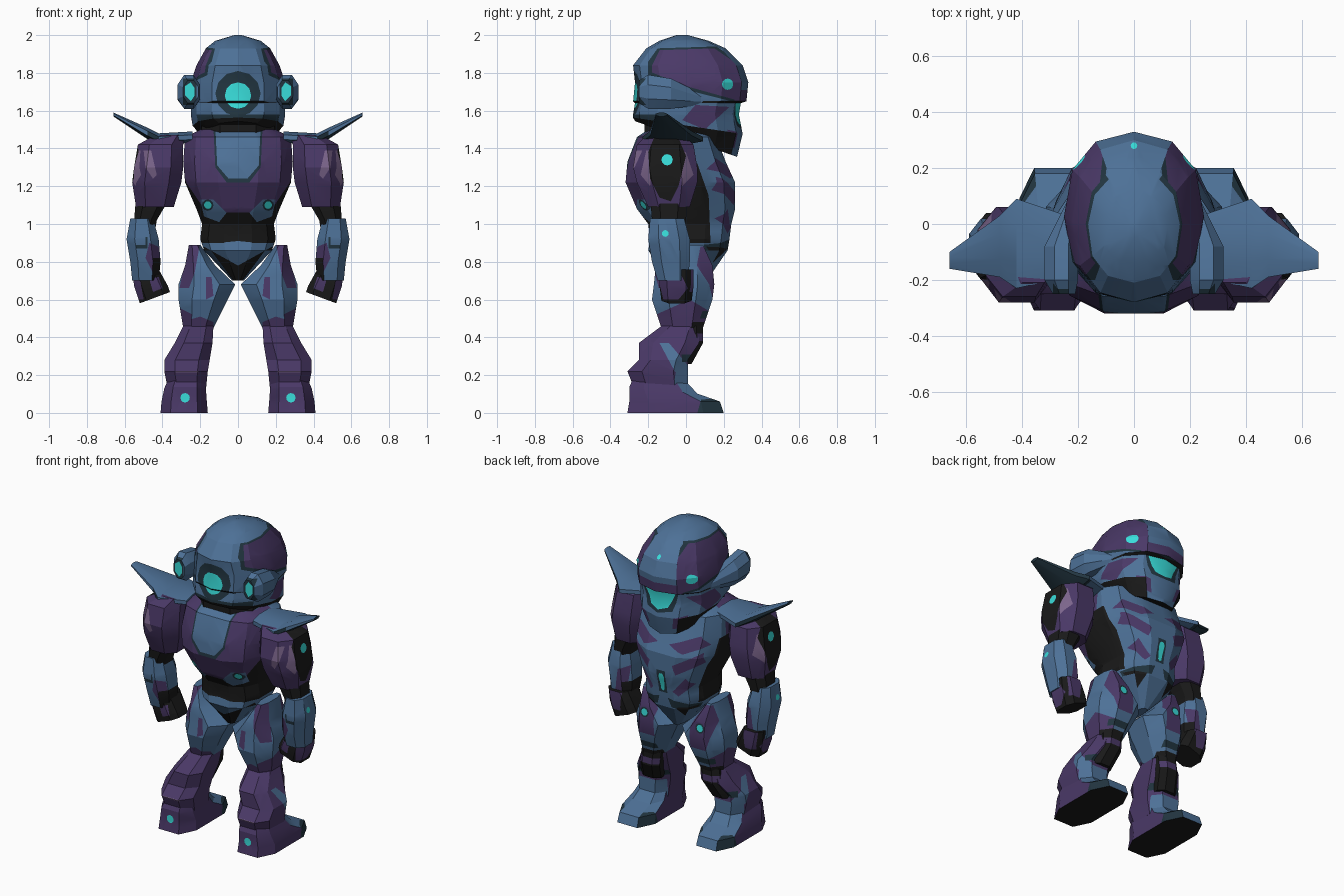
import bpy, bmesh, math
from mathutils import Vector

# All part sizes below are in hundredths of a unit.
UNIT = 0.01
default_cube = bpy.data.objects.get("Cube")
if default_cube:
    bpy.data.objects.remove(default_cube, do_unlink=True)

PALETTE = {
    "steel blue": (0.075, 0.165, 0.31),
    "purple": (0.068, 0.04, 0.135),
    "black": (0.01, 0.01, 0.01),
    "dark teal": (0.016, 0.036, 0.052),
    "cyan": (0.04, 0.72, 0.7),
    "mauve": (0.2, 0.13, 0.26),
}
COLOURS = list(PALETTE)
for label, rgb in PALETTE.items():
    material = bpy.data.materials.new(label)
    material.use_nodes = True
    material.diffuse_color = (*rgb, 1)
    material.node_tree.nodes["Principled BSDF"].inputs["Base Color"].default_value = (*rgb, 1)


def box(left, low, right, high):
    return [(left, low), (right, low), (right, high), (left, high)]


def spot(u, v, radius, sides=12):
    turns = [math.tau * i / sides for i in range(sides)]
    return [(u + radius * math.cos(a), v + radius * math.sin(a)) for a in turns]


def section(sides, power, turn):
    """Unit cross-section between an ellipse and a rectangle."""
    points = []
    for i in range(sides):
        a = math.tau * (i + turn) / sides
        points.append([math.copysign(abs(t) ** (2 / power), t) for t in (math.sin(a), math.cos(a))])
    wide, deep = (max(p[k] for p in points) for k in (0, 1))
    return [(u / wide, v / deep) for u, v in points]


def stencil(bm, colour, facing, outline):
    """Cut a convex outline into the faces that look one way and colour it."""
    axis, sign = "xyz".index(facing[1]), float(facing[0] + "1")
    across, up = [k for k in range(3) if k != axis]
    points = [Vector(p) * UNIT for p in outline]
    if sum(p.cross(q) for p, q in zip(points, points[1:] + points[:1])) < 0:
        points.reverse()
    bm.normal_update()
    faces = [f for f in bm.faces if f.normal[axis] * sign > 0.3]
    for p, q in zip(points, points[1:] + points[:1]):
        origin, outward = Vector((0, 0, 0)), Vector((0, 0, 0))
        origin[across], origin[up] = p
        outward[across], outward[up] = q.y - p.y, p.x - q.x
        outward.normalize()
        geom = set(faces)
        for f in faces:
            geom.update(f.edges)
            geom.update(f.verts)
        cut = bmesh.ops.bisect_plane(bm, geom=list(geom), dist=1e-5, plane_co=origin, plane_no=outward)
        faces = [f for f in cut["geom"] if isinstance(f, bmesh.types.BMFace)
                 and (f.calc_center_median() - origin).dot(outward) < 0]
    for f in faces:
        f.material_index = COLOURS.index(colour)


def part(name, base, rings, paint=(), axis="z", sides=8, power=2.5, turn=0.5, centred=False):
    """Loft rings (centre, centre, level, radius, radius, slope, slope), paint and mirror."""
    bm = bmesh.new()
    loops = []
    for cu, cv, level, ru, rv, *slopes in rings:
        su, sv = slopes or (0, 0)
        loop = []
        for u, v in section(sides, power, turn):
            spot_at = [cu + u * ru, cv + v * rv]
            spot_at.insert("xyz".index(axis), level + su * u * ru + sv * v * rv)
            loop.append(bm.verts.new(Vector(spot_at) * UNIT))
        loops.append(loop)
    for low, high in zip(loops, loops[1:]):
        for i in range(sides):
            j = (i + 1) % sides
            bm.faces.new((low[i], low[j], high[j], high[i]))
    bm.faces.new(loops[0])
    bm.faces.new(loops[-1])
    bmesh.ops.recalc_face_normals(bm, faces=bm.faces)
    if centred:
        bmesh.ops.bisect_plane(bm, geom=bm.verts[:] + bm.edges[:] + bm.faces[:], dist=1e-5,
                               plane_co=(0, 0, 0), plane_no=(1, 0, 0), clear_inner=True)
    for f in bm.faces:
        f.material_index = COLOURS.index(base)
    for colour, facing, outline in paint:
        stencil(bm, colour, facing, outline)
    mesh = bpy.data.meshes.new(name)
    bm.to_mesh(mesh)
    bm.free()
    for label in COLOURS:
        mesh.materials.append(bpy.data.materials[label])
    obj = bpy.data.objects.new(name, mesh)
    bpy.context.collection.objects.link(obj)
    obj.modifiers.new("Mirror", "MIRROR")
    bpy.ops.object.select_all(action="DESELECT")
    obj.select_set(True)
    bpy.context.view_layer.objects.active = obj
    bpy.ops.object.shade_smooth_by_angle(angle=math.radians(22))


# Helmet: blue crest, purple side bands, visor and rear lamp
part("helmet", "steel blue", [
    (0, 0, 145, 18, 27, 0, -0.35), (0, 1, 152, 24, 29, 0, -0.15), (0, 0, 158, 25, 28),
    (0, 1, 164, 25, 28), (0, 2, 165, 25, 30), (0, 3, 175, 25, 30), (0, 1, 184, 22, 29),
    (0, 0, 193, 17, 21), (0, -1, 197, 12, 13), (0, -2, 200, 2, 3)], [
    ("dark teal", "+x", [(-20, 176), (-20, 186), (-15, 193), (16, 194), (34, 182), (34, 164), (18, 164), (0, 171)]),
    ("purple", "+x", [(-18, 178), (-18, 184), (-14, 192), (15, 193), (34, 180), (34, 165), (20, 165), (0, 173)]),
    ("purple", "+x", [(-2, 155), (10, 150), (23, 162), (5, 163)]),
    ("dark teal", "+x", [(2, 143), (28, 135), (20, 146), (8, 149)]),
    ("purple", "+y", box(0, 165, 16, 171)),
    ("dark teal", "+y", [(0, 150), (9, 152), (13, 165), (0, 165)]),
    ("cyan", "+y", [(0, 152), (6, 154), (11, 164), (0, 164)]),
    ("purple", "+y", [(8, 140), (16, 142), (17, 150), (10, 148)]),
    ("cyan", "+x", spot(22, 174, 3)),
    ("cyan", "+z", spot(0, 28, 1.2)),
    ("dark teal", "-y", box(0, 150, 25, 158)),
    ("dark teal", "-y", spot(0, 169, 12)),
    ("cyan", "-y", spot(0, 168, 7)),
    ("black", "-z", box(0, -30, 25, 30)),
], sides=12, power=2.3, turn=0, centred=True)
part("ear_pod", "steel blue", [
    (25, 170, -25, 4, 6), (26, 170, -20, 6, 9), (26, 169, -8, 6, 8), (22, 166, 8, 2, 3)], [
    ("dark teal", "-y", box(22, 163, 29, 177)),
    ("cyan", "-y", [(23, 168), (25, 165), (28, 168), (28, 173), (25, 175), (23, 172)]),
], axis="y", power=2)
part("neck", "black", [(0, -4, 140, 20, 18), (0, -2, 156, 19, 20)], centred=True)

# Torso: purple back, blue chest, black waist
part("torso", "steel blue", [
    (0, -5, 150, 20, 15), (0, -5, 146, 28, 21), (0, -5, 133, 29, 26), (0, -3, 122, 28, 29),
    (0, 0, 108, 22, 26), (0, 2, 100, 19, 22), (0, 2, 92, 20, 21), (0, 1, 86, 18, 21),
    (0, 1, 70, 3, 10)], [
    ("purple", "-y", box(0, 105, 30, 151)),
    ("purple", "+x", box(-35, 108, 0, 150)),
    ("black", "+x", [(-12, 132), (6, 132), (12, 115), (13, 90), (-22, 90), (-20, 106)]),
    ("dark teal", "-y", [(0, 122), (6, 122), (12, 130), (13, 151), (0, 151)]),
    ("steel blue", "-y", [(0, 124), (5, 124), (11, 131), (12, 151), (0, 151)]),
    ("black", "-y", [(0, 108), (10, 106), (22, 106), (21, 95), (10, 90), (0, 91)]),
    ("black", "-y", [(0, 70), (4, 70), (18, 84), (18, 88), (0, 78)]),
    ("steel blue", "-y", [(6, 106), (10, 101), (18, 104), (20, 113), (13, 113)]),
    ("dark teal", "-y", spot(16, 110, 3)),
    ("cyan", "-y", spot(16, 110, 2)),
    ("purple", "+y", [(4, 128), (22, 135), (26, 129), (14, 124)]),
    ("purple", "+y", [(8, 116), (24, 125), (24, 118), (10, 110)]),
    ("purple", "+y", [(7, 98), (15, 108), (18, 103), (10, 95)]),
    ("dark teal", "+y", [(3, 93), (19, 89), (17, 85), (5, 87)]),
    ("black", "+y", [(8, 87), (18, 88), (10, 76)]),
    ("dark teal", "+y", box(0, 96, 3, 111)),
    ("cyan", "+y", [(0, 97), (1.2, 98), (2, 107), (1, 109), (0, 109)]),
], sides=12, power=2.7, centred=True)

# Arms
part("shoulder", "purple", [
    (36, -11, 147, 8, 10), (41, -11, 142, 12, 15), (42, -11, 130, 13, 17),
    (43, -10, 122, 13, 16), (44, -9, 109, 10, 11)], [
    ("mauve", "+x", [(-21, 139), (-17, 139), (-19, 120), (-24, 126)]),
    ("mauve", "+x", [(-4, 139), (0, 138), (4, 126), (-2, 120)]),
    ("mauve", "-y", [(46, 139), (50, 139), (49, 130), (45, 124), (43, 126)]),
    ("black", "+x", [(-16, 148), (-5, 148), (0, 136), (-4, 120), (-8, 112), (-14, 114), (-19, 124), (-20, 138)]),
    ("cyan", "+x", spot(-10, 134, 3)),
])
part("shoulder_fin", "steel blue", [
    (-8, 146, 24, 11, 3), (-7, 145, 42, 16, 3), (-8, 148, 48, 11, 3), (-13, 158, 66, 3, 1)], [
    ("dark teal", "-z", box(40, -30, 70, 20)),
    ("dark teal", "+x", box(-30, 140, 20, 160)),
], axis="x", power=2)
part("upper_arm", "black", [(45, -9, 114, 9, 10), (49, -9, 102, 6, 9), (50, -9, 96, 6, 8)])
part("forearm", "steel blue", [
    (51, -10, 103, 6, 9), (50.5, -9, 92, 8.5, 11), (49, -8, 80, 8, 10), (49, -7, 70, 7, 8)], [
    ("purple", "-y", [(42, 88), (47, 90), (49, 82), (44, 72), (41, 78)]),
    ("dark teal", "-y", box(48, 87, 54, 93)),
    ("steel blue", "-y", box(49, 89, 54, 93)),
    ("purple", "+y", [(42, 92), (48, 90), (50, 74), (43, 76)]),
    ("black", "-x", box(-18, 70, 4, 82)),
    ("cyan", "+x", spot(-11, 95, 1.8)),
])
part("hand", "black", [
    (49, -5, 76, 7, 9), (46, -5, 67, 9, 9), (44, -5, 61, 8, 8, -0.37, 0)], [
    ("purple", "+x", [(-16, 76), (-4, 76), (1, 66), (-4, 60), (-12, 60)]),
    ("purple", "-y", [(42, 72), (47, 71), (45, 64), (40, 66)]),
    ("purple", "+y", [(44, 76), (54, 76), (52, 64), (45, 64)]),
], power=3)

# Legs
part("thigh", "steel blue", [
    (23, -1, 89, 3, 10), (20, -1, 78, 8, 15), (16.5, -1, 68, 15, 16),
    (18.5, -2, 60, 13, 16), (21, -2, 45, 8, 11)], [
    ("purple", "-y", [(20, 90), (26, 90), (31, 66), (26, 66), (23, 74)]),
    ("purple", "-y", [(14, 72), (17, 72), (17, 60), (13, 62)]),
    ("purple", "-y", [(13, 44), (31, 44), (32, 56), (20, 51), (13, 53)]),
    ("purple", "+x", [(-14, 44), (11, 44), (12, 54), (2, 60), (-16, 52)]),
    ("purple", "+y", [(13, 60), (24, 60), (28, 78), (25, 88), (19, 88), (13, 76)]),
    ("dark teal", "+y", box(14, 50, 27, 54)),
    ("black", "+y", box(13, 44, 30, 48)),
    ("dark teal", "+y", spot(20, 74, 3.2)),
    ("cyan", "+y", spot(20, 74, 2.2)),
], power=2.2)
part("knee", "black", [(21, 2, 46, 7, 7), (22, 3, 37, 7, 6), (25, -3, 26, 7, 6)], [
    ("purple", "+y", box(14, 38, 30, 42))])
part("shin", "purple", [
    (21, -3, 46, 8, 10), (23.5, -9, 37, 10, 16), (27, -12, 28, 12, 13),
    (27.5, -15, 22, 11.5, 16), (27, -13, 12, 10, 14)], [
    ("steel blue", "+x", [(-14, 37), (-9, 37), (2, 24), (2, 14), (-6, 22)]),
    ("steel blue", "+y", box(17, 12, 38, 24)),
    ("dark teal", "+y", box(15, 27, 36, 31)),
    ("mauve", "-y", box(21, 21.4, 33, 22.3)),
], power=2.7)
part("foot", "purple", [
    (28.5, -5.5, 0, 12.5, 25.5), (28.5, -6, 6, 12, 24), (28, -12, 12, 11, 18, 0, -0.1),
    (27, -14, 19, 9, 13, 0, -0.1)], [
    ("steel blue", "+z", box(15, -2, 42, 22)),
    ("steel blue", "+y", box(15, 0, 42, 20)),
    ("steel blue", "+x", [(-4, 16), (4, 8), (22, 8), (22, 20), (-2, 20)]),
    ("dark teal", "+x", [(6, 0), (22, 0), (18, 8), (8, 7)]),
    ("dark teal", "-x", [(6, 0), (22, 0), (18, 8), (8, 7)]),
    ("cyan", "-y", spot(28, 8, 2.5)),
    ("black", "-z", box(10, -35, 45, 25)),
], power=3.2)
